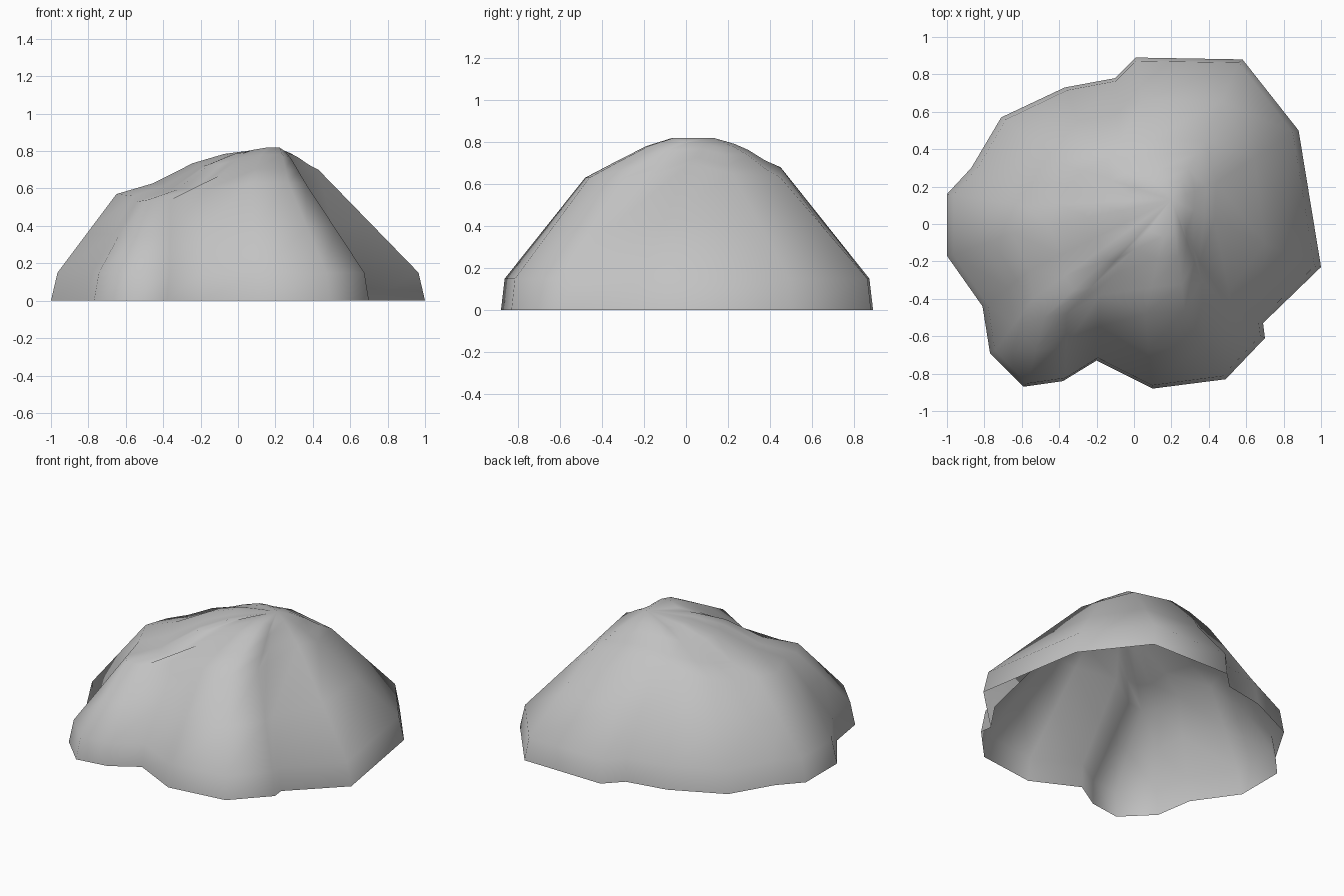
import bpy
import bmesh
from mathutils import Vector

default_cube = bpy.data.objects.get("Cube")
if default_cube:
    bpy.data.objects.remove(default_cube, do_unlink=True)

# Ground outline of the boulder, counter-clockwise from the front left lobe
FOOT = [(-.59, -.87), (-.38, -.84), (-.2, -.73), (.1, -.88), (.49, -.83),
        (.7, -.61), (.69, -.53), (1, -.23), (.88, .5), (.58, .88),
        (.01, .89), (-.1, .78), (-.37, .73), (-.71, .57), (-.87, .3),
        (-1, .16), (-1, -.17), (-.81, -.44), (-.77, -.69)]

# Shoulder line where the steep sides turn into the cap
SHOULDER = [(-.48, -.5, .54), (-.36, -.48, .54), (-.18, -.38, .59),
            (.06, -.48, .63), (.27, -.46, .63), (.36, -.3, .63),
            (.35, -.2, .63), (.43, .02, .7), (.44, .22, .65),
            (.38, .45, .63), (.08, .45, .68), (-.08, .43, .67),
            (-.25, .41, .63), (-.42, .33, .6), (-.52, .22, .57),
            (-.6, .1, .57), (-.65, -.05, .57), (-.56, -.25, .56),
            (-.54, -.4, .53)]

# How far the cap swells above a straight cone, low and high, sector by sector
SWELL = ([(-.01, .055)] * 2 + [(.03, .06)] * 3 + [(.02, .04)] * 2
         + [(0, .01)] * 2 + [(0, .015)] * 3 + [(.01, .035)] * 3
         + [(0, .045)] * 3 + [(-.01, .05)])

SUMMIT = Vector((.2, .13, .82))


def blend(start, end, amount):
    """Ring of points part of the way from one ring to another."""
    return [a.lerp(b, amount) for a, b in zip(start, end)]


def cap_ring(amount, level):
    """Ring on the cap, raised by the low or high swell of each sector."""
    ring = blend(shoulder, [SUMMIT] * len(shoulder), amount)
    return [p + Vector((0, 0, swell[level])) for p, swell in zip(ring, SWELL)]


def make_material(name, colour):
    material = bpy.data.materials.new(name)
    material.use_nodes = True
    material.diffuse_color = colour
    material.node_tree.nodes["Principled BSDF"].inputs["Base Color"].default_value = colour
    return material


def build_shell(name, rings, tip, material):
    """Skin the rings from the ground up and close them at the tip; the base stays open."""
    bm = bmesh.new()
    loops = [[bm.verts.new(point) for point in ring] for ring in rings]
    count = len(loops[0])
    for lower, upper in zip(loops, loops[1:]):
        for i in range(count):
            j = (i + 1) % count
            bm.faces.new((lower[i], lower[j], upper[j], upper[i]))
    peak = bm.verts.new(tip)
    for i in range(count):
        bm.faces.new((loops[-1][i], loops[-1][(i + 1) % count], peak))
    for face in bm.faces:
        face.smooth = True
    mesh = bpy.data.meshes.new(name)
    bm.to_mesh(mesh)
    bm.free()
    mesh.materials.append(material)
    shell = bpy.data.objects.new(name, mesh)
    bpy.context.collection.objects.link(shell)


# Low skirt, straight flanks, then a rounded cap
ground = [Vector((x, y, 0)) for x, y in FOOT]
skirt = [Vector((x * .965, y * .98, .15)) for x, y in FOOT]
shoulder = [Vector(point) for point in SHOULDER]

rings = [
    ground,
    skirt,
    blend(skirt, shoulder, .5),
    shoulder,
    cap_ring(.23, 0),
    cap_ring(.48, 1),
    cap_ring(.68, 1),
]
stone = make_material("stone grey", (.54, .54, .54, 1))
build_shell("boulder", rings, SUMMIT, stone)
